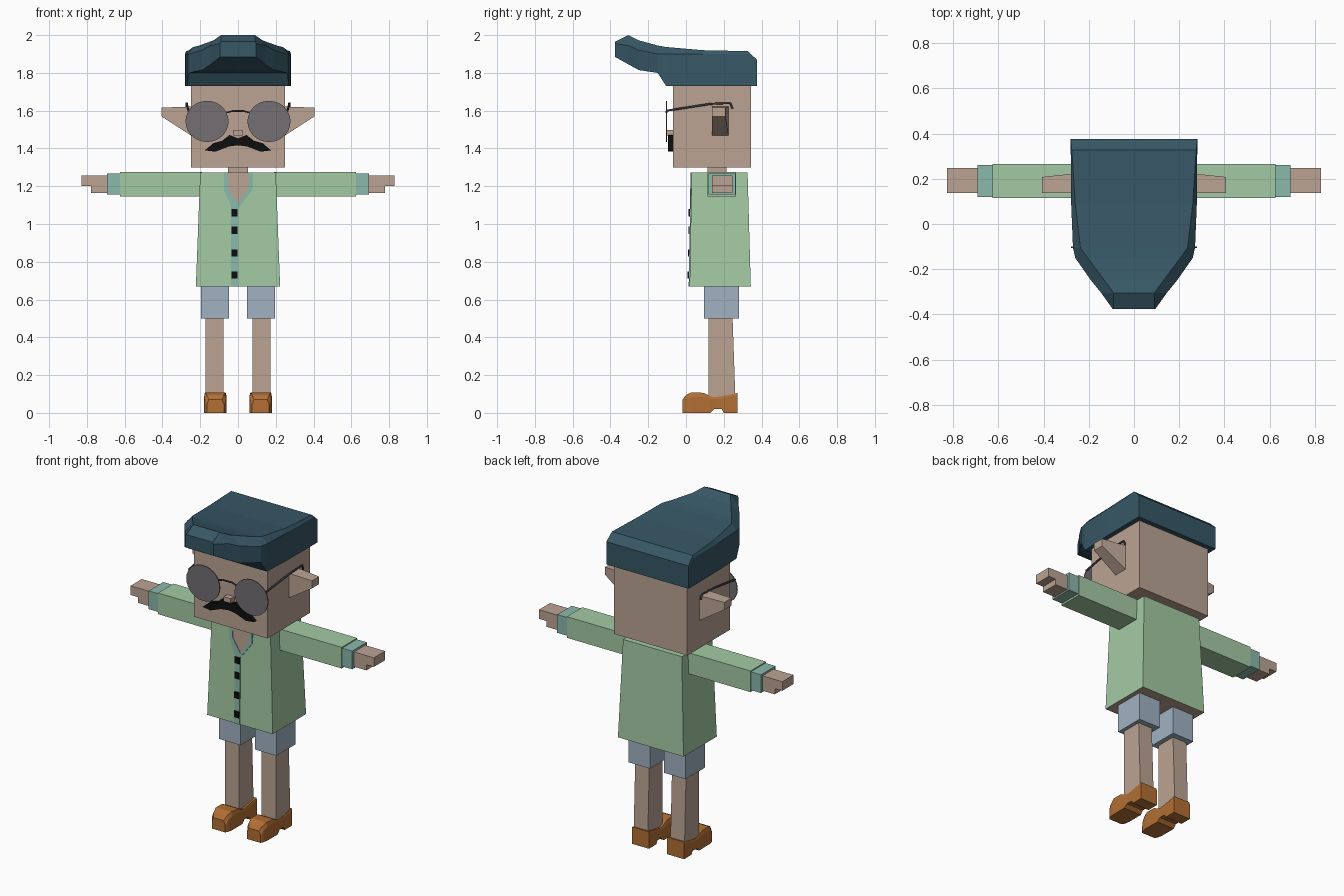
import bpy, bmesh, math

if "Cube" in bpy.data.objects:
    bpy.data.objects.remove(bpy.data.objects["Cube"], do_unlink=True)


def material(name, r, g, b):
    """Flat colour given as 0-255 display values, stored as linear."""
    lin = [c / 12.92 if c < 0.04 else ((c + 0.055) / 1.055) ** 2.4
           for c in (r / 255, g / 255, b / 255)]
    m = bpy.data.materials.new(name)
    m.use_nodes = True
    m.diffuse_color = (*lin, 1)
    m.node_tree.nodes["Principled BSDF"].inputs["Base Color"].default_value = (*lin, 1)
    return m


SKIN = material("skin", 187, 164, 148)
SHIRT = material("green shirt", 164, 202, 164)
TRIM = material("teal trim", 139, 184, 172)
DENIM = material("blue denim", 161, 178, 194)
LEATHER = material("tan leather", 178, 111, 52)
HAT = material("dark blue cloth", 55, 87, 102)
BLACK = material("black", 14, 14, 14)
LENS = material("grey lens", 115, 110, 116)
WIRE = material("dark wire", 62, 58, 62)


def finish(name, bm, mat):
    bmesh.ops.remove_doubles(bm, verts=bm.verts, dist=0.0005)
    bmesh.ops.recalc_face_normals(bm, faces=bm.faces)
    me = bpy.data.meshes.new(name)
    bm.to_mesh(me)
    bm.free()
    ob = bpy.data.objects.new(name, me)
    me.materials.append(mat)
    bpy.context.collection.objects.link(ob)
    return ob


def skin_rings(rings):
    """Join equal closed rings of points into a capped solid."""
    bm = bmesh.new()
    loops = [[bm.verts.new(p) for p in ring] for ring in rings]
    n = len(loops[0])
    for a, b in zip(loops, loops[1:]):
        for i in range(n):
            j = (i + 1) % n
            bm.faces.new((a[i], a[j], b[j], b[i]))
    bm.faces.new(loops[0])
    bm.faces.new(loops[-1])
    return bm


def rect(x0, x1, y0, y1, z):
    return [(x0, y0, z), (x1, y0, z), (x1, y1, z), (x0, y1, z)]


def block(name, mat, bottom, top, z0, z1):
    """Box whose bottom and top rectangles (x0, x1, y0, y1) may differ."""
    return finish(name, skin_rings([rect(*bottom, z0), rect(*top, z1)]), mat)


def box(name, mat, x, y, z):
    return block(name, mat, (*x, *y), (*x, *y), *z)


def prism(name, mat, pts, y0, y1, shear=lambda z: 0):
    """Front-facing outline (x, z) with depth, leaned by shear(z)."""
    return finish(name, skin_rings([[(x, y + shear(z), z) for x, z in pts]
                                    for y in (y0, y1)]), mat)


def loft(name, mat, cx, sections):
    """Symmetric chamfered sections: y, half width, base, shoulder, top half width, top."""
    rings = []
    for y, w, zb, zm, wt, zt in sections:
        half = [(w, zb), (w, zm), (wt, zt)]
        ring = half + [(-x, z) for x, z in reversed(half)]
        rings.append([(cx + x, y, z) for x, z in ring])
    return finish(name, skin_rings(rings), mat)


def wire(name, pts, radius):
    cu = bpy.data.curves.new(name, 'CURVE')
    cu.dimensions = '3D'
    cu.bevel_depth = radius
    cu.bevel_resolution = 1
    sp = cu.splines.new('POLY')
    sp.points.add(len(pts) - 1)
    for p, co in zip(sp.points, pts):
        p.co = (*co, 1)
    cu.materials.append(WIRE)
    ob = bpy.data.objects.new(name, cu)
    bpy.context.collection.objects.link(ob)


# Head and neck
box("head", SKIN, (-.25, .25), (-.07, .345), (1.3, 1.76))
box("neck", SKIN, (-.053, .053), (.114, .215), (1.25, 1.31))
box("nose", SKIN, (-.024, .024), (-.105, -.065), (1.468, 1.497))

# Hat with a raised front peak
loft("hat", HAT, 0, [
    (.375, .28, 1.73, 1.86, .28, 1.87),
    (.327, .28, 1.73, 1.9, .275, 1.915),
    (.09, .278, 1.73, 1.9, .26, 1.92),
    (-.105, .27, 1.73, 1.9, .237, 1.937),
    (-.15, .26, 1.80, 1.9, .205, 1.945),
    (-.25, .19, 1.815, 1.92, .13, 1.972),
    (-.305, .145, 1.845, 1.945, .09, 2.0),
    (-.375, .095, 1.884, 1.955, .09, 1.965)])

# Moustache
half = [(0, 1.453), (.045, 1.471), (.085, 1.44), (.13, 1.428), (.175, 1.39),
        (.12, 1.383), (.05, 1.41)]
outline = half + [(0, 1.417)] + [(-x, z) for x, z in reversed(half[1:])]
prism("moustache", BLACK, outline, -.095, -.069)

# Shirt body, with bare skin closing the hem
shirt = block("shirt", SHIRT, (-.223, .223, .019, .343), (-.2, .2, .03, .326), .67, 1.272)
shirt.data.materials.append(SKIN)
for f in shirt.data.polygons:
    f.material_index = int(f.normal.z < -.9)


def shirt_front(z):
    return .03 - .018 * (1.272 - z)


# Open neck, collar bands, placket and buttons
prism("open_neck", SKIN, [(-.052, 1.273), (.055, 1.273), (.055, 1.19), (0, 1.1),
                          (-.052, 1.19)], -.003, .004, shirt_front)
prism("collar_left", TRIM, [(.055, 1.273), (.08, 1.273), (.08, 1.185), (0, 1.08),
                            (0, 1.108), (.055, 1.19)], -.006, .003, shirt_front)
prism("collar_right", TRIM, [(-.075, 1.273), (-.052, 1.273), (-.052, 1.19), (0, 1.108),
                             (0, 1.08), (-.035, 1.09), (-.075, 1.18)],
      -.006, .003, shirt_front)
prism("placket", TRIM, [(-.036, .67), (0, .67), (0, 1.095), (-.036, 1.095)],
      -.005, .003, shirt_front)
for i, z in enumerate((.73, .847, .967, 1.06)):
    prism(f"button_{i + 1}", BLACK, [(-.034, z - .019), (-.002, z - .019),
                                     (-.002, z + .019), (-.034, z + .019)],
          -.012, -.003, shirt_front)

for s, side in ((1, "left"), (-1, "right")):
    def span(a, b):
        return tuple(sorted((s * a, s * b)))

    # Arm
    box(f"sleeve_{side}", SHIRT, span(.19, .625), (.115, .266), (1.145, 1.275))
    box(f"cuff_{side}", TRIM, span(.62, .693), (.12, .262), (1.156, 1.268))
    prism(f"hand_{side}", SKIN, [(s * x, z) for x, z in (
        (.68, 1.165), (.777, 1.165), (.777, 1.2), (.828, 1.2), (.828, 1.256), (.68, 1.256))],
        .138, .247)

    # Leg
    box(f"shorts_{side}", DENIM, span(.048, .195), (.095, .281), (.5, .69))
    x = span(.077, .173)
    block(f"leg_{side}", SKIN, (*x, .12, .262), (*x, .12, .246), .06, .52)
    loft(f"shoe_{side}", LEATHER, s * .12, [
        (-.018, .045, 0, .045, .035, .07),
        (0, .055, 0, .07, .045, .095),
        (.03, .06, 0, .085, .052, .109),
        (.095, .06, 0, .085, .055, .106),
        (.13, .06, 0, .075, .055, .088),
        (.15, .058, .02, .072, .055, .083),
        (.19, .058, .02, .075, .055, .088),
        (.2, .058, 0, .078, .055, .09),
        (.272, .058, 0, .095, .055, .105)])

    # Ear, thinner toward the tip
    ear = prism(f"ear_{side}", SKIN, [(s * x, z) for x, z in (
        (.24, 1.622), (.406, 1.616), (.406, 1.57), (.24, 1.463))], .138, .226)
    for v in ear.data.vertices:
        if abs(v.co.x) > .3 and v.co.y > .2:
            v.co.y = .208

    # Spectacle lens and temple
    ring = [(s * .164 + .114 * math.cos(a), 1.543 + .109 * math.sin(a))
            for a in (math.tau * i / 28 for i in range(28))]
    prism(f"lens_{side}", LENS, ring, -.106, -.1)
    wire(f"temple_{side}", [(s * x, y, z) for x, y, z in (
        (.262, -.103, 1.6), (.272, .13, 1.636), (.272, .235, 1.64), (.272, .246, 1.61))], .006)

# Spectacle bridge
wire("bridge", [(-.06, -.103, 1.59), (-.03, -.103, 1.598), (.03, -.103, 1.598),
                (.06, -.103, 1.59)], .005)
